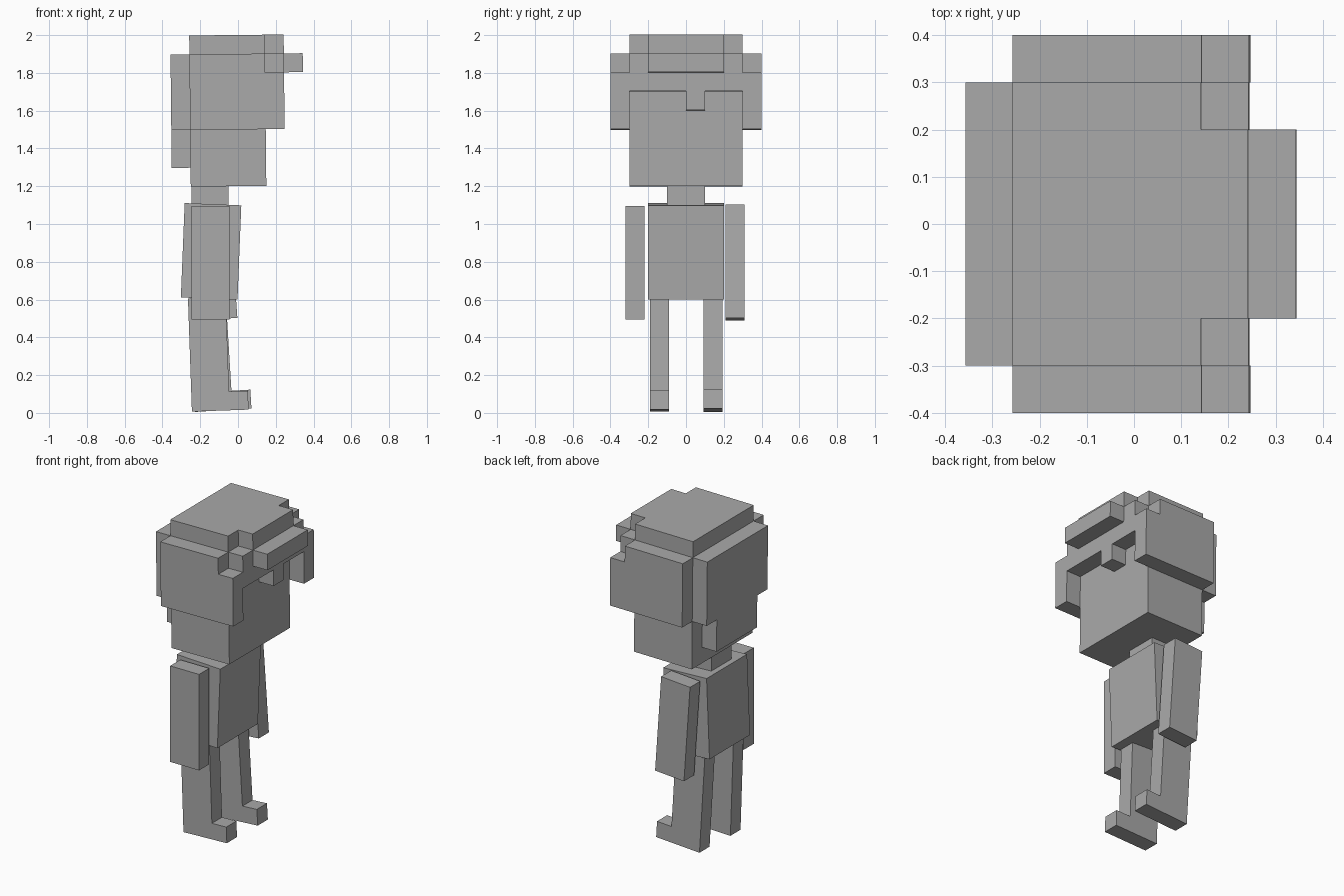
import bpy, bmesh, math
from mathutils import Matrix, Vector

if "Cube" in bpy.data.objects:
    bpy.data.objects.remove(bpy.data.objects["Cube"])

grey = bpy.data.materials.new("plain grey")
grey.diffuse_color = (0.4, 0.4, 0.4, 1)
grey.use_nodes = True
grey.node_tree.nodes["Principled BSDF"].inputs["Base Color"].default_value = grey.diffuse_color


def finish(name, bm, pivot=(0, 0, 0), tilt=0):
    """Make an object from bm, turned about the y axis through pivot (degrees)."""
    p = Vector(pivot)
    turn = (Matrix.Translation(p) @ Matrix.Rotation(math.radians(tilt), 4, 'Y')
            @ Matrix.Translation(-p))
    bm.transform(turn)
    bmesh.ops.recalc_face_normals(bm, faces=bm.faces)
    mesh = bpy.data.meshes.new(name)
    bm.to_mesh(mesh)
    bm.free()
    mesh.materials.append(grey)
    obj = bpy.data.objects.new(name, mesh)
    bpy.context.collection.objects.link(obj)
    return obj


def box(name, x, y, z, pivot=(0, 0, 0), tilt=0):
    bm = bmesh.new()
    bmesh.ops.create_cube(bm, size=1)
    for v in bm.verts:
        v.co = [a + (b - a) * (c + 0.5) for (a, b), c in zip((x, y, z), v.co)]
    return finish(name, bm, pivot, tilt)


def prism(name, outline, axis, lo, hi, pivot=(0, 0, 0), tilt=0):
    """Extrude a 2D outline along an axis (0=x, 1=y, 2=z) from lo to hi."""
    def place(p, d):
        q = list(p)
        q.insert(axis, d)
        return q
    bm = bmesh.new()
    face = bm.faces.new([bm.verts.new(place(p, lo)) for p in outline])
    ext = bmesh.ops.extrude_face_region(bm, geom=[face])
    for v in ext["geom"]:
        if isinstance(v, bmesh.types.BMVert):
            v.co[axis] = hi
    return finish(name, bm, pivot, tilt)


# Head and hair lean back very slightly
lean = dict(pivot=(-0.05, 1.2, 1.2), tilt=-0.6)
box("head", (-0.25, 0.15), (-0.3, 0.3), (1.2, 1.9), **lean)

# Hair cap with the two front corners cut away
prism("hair_top", [(-0.25, -0.3), (0.15, -0.3), (0.15, -0.2), (0.25, -0.2),
                   (0.25, 0.2), (0.15, 0.2), (0.15, 0.3), (-0.25, 0.3)],
      2, 1.9, 2.0, **lean)

# Side hair, notched at the upper front corner
side = [(-0.25, 1.5), (0.25, 1.5), (0.25, 1.8), (0.15, 1.8), (0.15, 1.9), (-0.25, 1.9)]
for label, lo in (("right", -0.4), ("left", 0.3)):
    prism("hair_side_" + label, side, 1, lo, lo + 0.1, **lean)

# Back hair with a narrower lower part
prism("hair_back", [(-0.3, 1.9), (-0.3, 1.5), (-0.2, 1.5), (-0.2, 1.3),
                    (0.2, 1.3), (0.2, 1.5), (0.3, 1.5), (0.3, 1.9)],
      0, -0.35, -0.25, **lean)

# Front hair with one hanging lock, and the raised fringe
prism("hair_front", [(-0.3, 1.9), (-0.3, 1.7), (0, 1.7), (0, 1.6),
                     (0.1, 1.6), (0.1, 1.7), (0.3, 1.7), (0.3, 1.9)],
      0, 0.15, 0.25, **lean)
box("fringe", (0.25, 0.35), (-0.2, 0.2), (1.8, 1.9), **lean)

# Neck and leaning torso
box("neck", (-0.245, -0.05), (-0.1, 0.1), (1.08, 1.21))
box("torso", (-0.2925, 0.0075), (-0.2, 0.2), (0.605, 1.105),
    pivot=(-0.1425, 0, 0.855), tilt=2.3)

# Arms, the left one swung forward
for label, y, tilt in (("right", -0.32, 0), ("left", 0.21, -4)):
    box("arm_" + label, (-0.245, -0.045), (y, y + 0.1), (0.495, 1.095),
        pivot=(-0.145, 0, 1.095), tilt=tilt)

# Legs with feet, both swung forward a little
leg = [(-0.265, 0.01), (0.035, 0.01), (0.035, 0.11), (-0.065, 0.11),
       (-0.065, 0.61), (-0.265, 0.61)]
for label, y, tilt in (("right", -0.19, -2), ("left", 0.093, -3.5)):
    prism("leg_" + label, leg, 1, y, y + 0.1, pivot=(-0.165, 0, 0.61), tilt=tilt)
